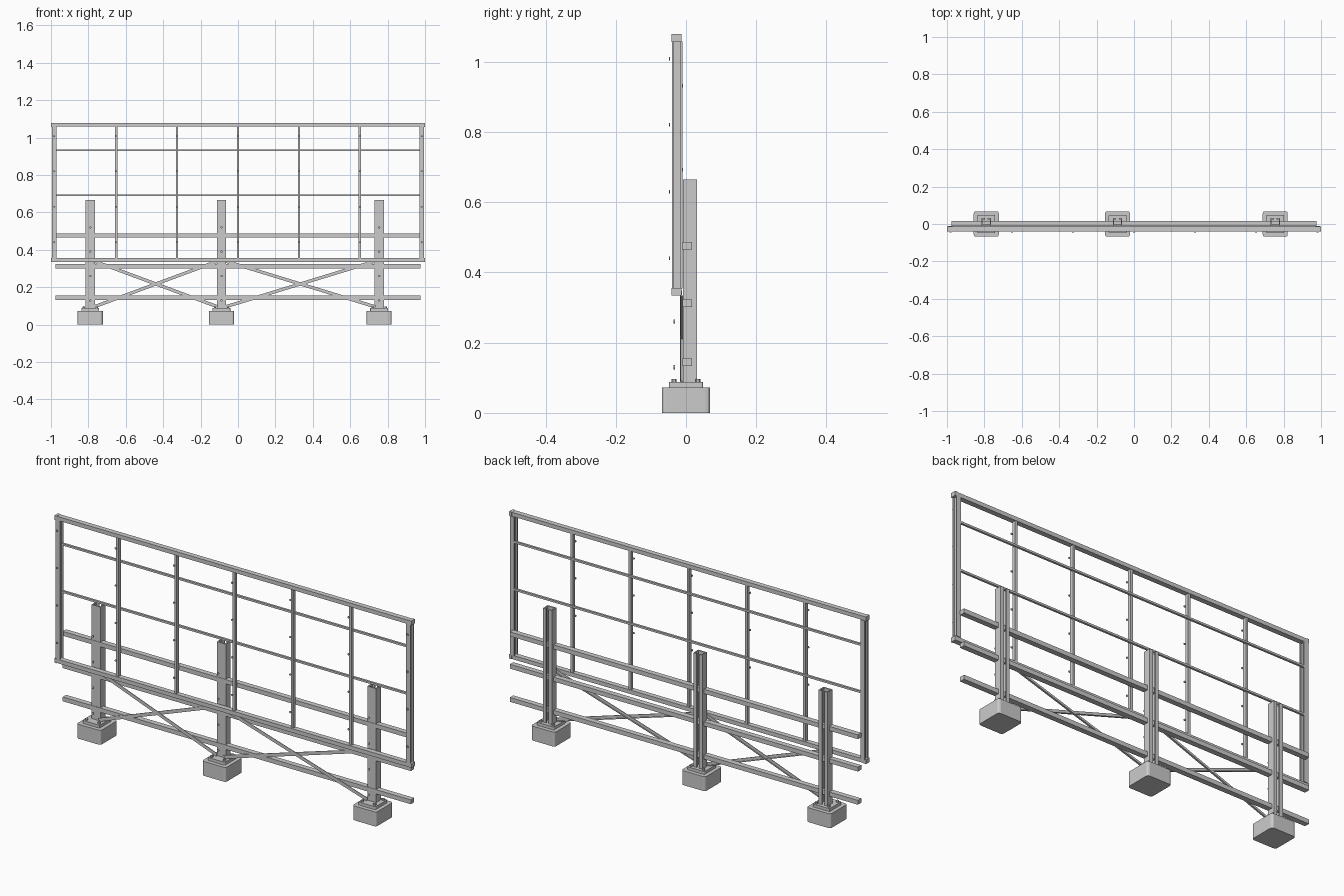
import bpy, bmesh, math
from mathutils import Vector, Matrix

if "Cube" in bpy.data.objects:
    bpy.data.objects.remove(bpy.data.objects["Cube"])


def finish(name, bm):
    bmesh.ops.recalc_face_normals(bm, faces=bm.faces)
    me = bpy.data.meshes.new(name)
    bm.to_mesh(me)
    bm.free()
    ob = bpy.data.objects.new(name, me)
    bpy.context.collection.objects.link(ob)
    return ob


def box(name, x, y, z, bevel=0.0):
    """Box from (min, max) ranges, optional bevel of the upright edges."""
    bm = bmesh.new()
    bmesh.ops.create_cube(bm, size=1)
    for v in bm.verts:
        for i, r in enumerate((x, y, z)):
            v.co[i] = r[0] if v.co[i] < 0 else r[1]
    if bevel:
        up = [e for e in bm.edges
              if abs(e.verts[0].co.z - e.verts[1].co.z) > 1e-4]
        bmesh.ops.bevel(bm, geom=up, offset=bevel, segments=3,
                        profile=0.5, affect='EDGES')
    return finish(name, bm)


def extrude_z(name, pts, z0, z1):
    """Closed x/y profile extruded upwards."""
    bm = bmesh.new()
    f = bm.faces.new([bm.verts.new((px, py, z0)) for px, py in pts])
    r = bmesh.ops.extrude_face_region(bm, geom=[f])
    bmesh.ops.translate(bm, vec=(0, 0, z1 - z0),
                        verts=[g for g in r['geom'] if isinstance(g, bmesh.types.BMVert)])
    return finish(name, bm)


def cylinder(name, loc, r, depth, axis='Z', sides=12):
    bm = bmesh.new()
    m = Matrix.Translation(loc)
    if axis == 'Y':
        m = m @ Matrix.Rotation(math.pi / 2, 4, 'X')
    bmesh.ops.create_cone(bm, cap_ends=True, segments=sides, radius1=r,
                          radius2=r, depth=depth, matrix=m)
    return finish(name, bm)


def brace(name, a, b, w, t):
    """Angle-section bar between two points in the x/z plane."""
    a, b = Vector(a), Vector(b)
    d = b - a
    rot = Matrix.Rotation(-math.atan2(d.z, d.x), 4, 'Y')
    h, th = w / 2, 0.003
    prof = [(-t / 2, -h), (t / 2, -h), (t / 2, -h + th),
            (-t / 2 + th, -h + th), (-t / 2 + th, h), (-t / 2, h)]
    bm = bmesh.new()
    f = bm.faces.new([bm.verts.new((0, y, z)) for y, z in prof])
    r = bmesh.ops.extrude_face_region(bm, geom=[f])
    bmesh.ops.translate(bm, vec=(d.length, 0, 0),
                        verts=[g for g in r['geom'] if isinstance(g, bmesh.types.BMVert)])
    bmesh.ops.transform(bm, matrix=Matrix.Translation(a) @ rot, verts=bm.verts)
    return finish(name, bm)


POSTS = (-0.79, -0.088, 0.755)
MULLIONS = (-0.652, -0.326, 0.0, 0.326, 0.652)

# Lipped channel posts, open to the back, on plates and footings
half = [(0.025, -0.008), (0.025, 0.031), (0.007, 0.031),
        (0.007, 0.025), (0.019, 0.025), (0.019, -0.002)]
for x in POSTS:
    box("footing", (x - 0.067, x + 0.067), (-0.068, 0.068), (0, 0.073), 0.012)
    box("base_plate", (x - 0.048, x + 0.048), (-0.048, 0.048), (0.073, 0.088), 0.004)
    prof = [(x + px, py) for px, py in half] + [(x - px, py) for px, py in reversed(half)]
    extrude_z("post", prof, 0.088, 0.665)
    for sx in (-1, 1):
        for sy in (-1, 1):
            cylinder("anchor_bolt", (x + sx * 0.035, sy * 0.034, 0.091), 0.007, 0.01, sides=6)
    for z in (0.13, 0.26, 0.39, 0.52):
        cylinder("post_bolt", (x, -0.033, z), 0.006, 0.004, 'Y')

# Long horizontal rails through the posts
for z in (0.144, 0.312, 0.476):
    box("cross_rail", (-0.975, 0.975), (-0.01, 0.017), (z - 0.011, z + 0.011))

# Crossed braces in each bay
for x0, x1 in zip(POSTS, POSTS[1:]):
    brace("brace_rising", (x0 + 0.02, -0.011, 0.095), (x1 - 0.02, -0.011, 0.34), 0.017, 0.008)
    brace("brace_falling", (x0 + 0.02, -0.013, 0.34), (x1 - 0.02, -0.013, 0.095), 0.017, 0.008)

# Panel frame: top and bottom rails, grooved side members
for n, z in (("top_rail", 1.068), ("bottom_rail", 0.345)):
    box("frame_" + n, (-1, 1), (-0.04, -0.014), (z - 0.01, z + 0.01))
    for s in (-1, 1):
        box("corner_cap", sorted((s * 0.986, s)), (-0.041, -0.013), (z - 0.011, z + 0.011))
side = [(-0.994, -0.04), (-0.97, -0.04), (-0.97, -0.034), (-0.979, -0.034),
        (-0.979, -0.016), (-0.97, -0.016), (-0.97, -0.01), (-0.994, -0.01),
        (-0.994, -0.016), (-0.985, -0.016), (-0.985, -0.034), (-0.994, -0.034)]
for s in (1, -1):
    extrude_z("frame_side", [(s * px, py) for px, py in side], 0.355, 1.058)

# Thin uprights and cross bars inside the frame
for x in MULLIONS:
    box("mullion", (x - 0.0065, x + 0.0065), (-0.034, -0.016), (0.355, 1.058))
for z in (0.932, 0.692):
    box("panel_bar", (-0.972, 0.972), (-0.02, -0.009), (z - 0.005, z + 0.005))

# Small panel bolts standing off the front
for x in MULLIONS + (-0.982, 0.982):
    for z in (0.44, 0.63, 0.82, 1.008):
        cylinder("panel_bolt", (x, -0.047, z), 0.005, 0.004, 'Y')
